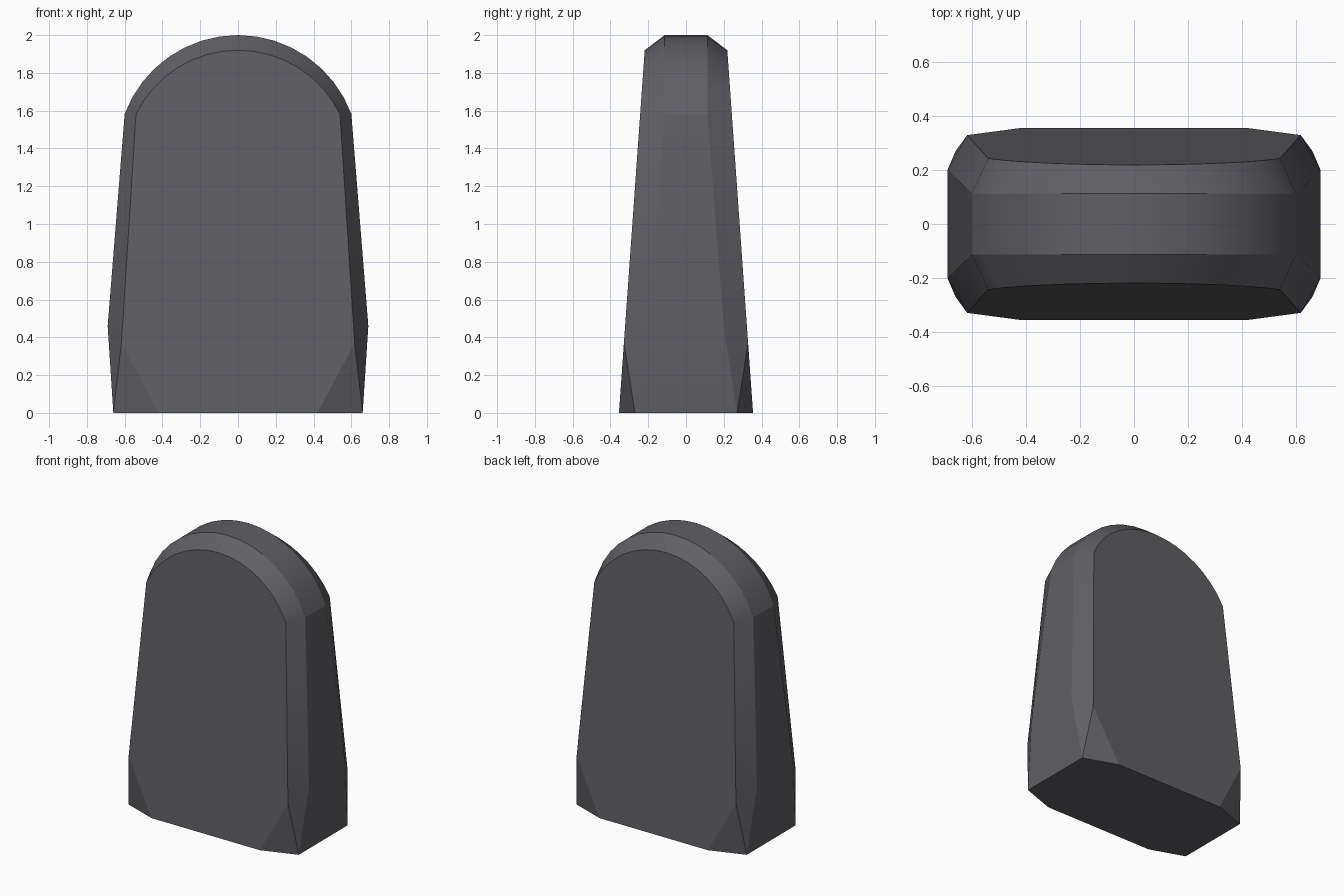
import bpy
import bmesh
from math import asin, sin, cos, radians

cube = bpy.data.objects.get("Cube")
if cube:
    bpy.data.objects.remove(cube, do_unlink=True)

STEPS = 16


def outline(sides, radius, top):
    """Half outline (x, z) mirrored and joined by a round cap."""
    end = asin(sides[-1][0] / radius)
    cap = []
    for i in range(1, STEPS):
        a = end - 2 * end * i / STEPS
        cap.append((radius * sin(a), top - radius + radius * cos(a)))
    return sides + cap + [(-x, z) for x, z in reversed(sides)]


def band_depth(z):
    """Half width of the flat rim, narrowing up to the shoulder."""
    if z < 0.46:
        return 0.27 - 0.07 * z / 0.46
    return max(0.113, 0.20 - 0.087 * (z - 0.46) / 1.12)


def face_depth(z):
    """Front and back faces lean inwards."""
    return 0.355 - 0.071 * z


rim = outline([(0.66, 0), (0.69, 0.46), (0.60, 1.583)], 0.64, 2.0)
panel = outline([(0.42, 0), (0.617, 0.37), (0.54, 1.58)], 0.60, 1.92)

bm = bmesh.new()
rims, panels = {}, {}
for s in (-1, 1):
    rims[s] = [bm.verts.new((x, s * band_depth(z), z)) for x, z in rim]
    panels[s] = [bm.verts.new((x, s * face_depth(z), z)) for x, z in panel]
    # Large leaning face
    bm.faces.new(panels[s])
    # Chamfer, with a cut corner at each foot
    r, p = rims[s], panels[s]
    last = len(r) - 1
    for i in range(last):
        if i == 0:
            bm.faces.new((r[0], p[0], p[1]))
            bm.faces.new((r[0], p[1], r[1]))
        elif i == last - 1:
            bm.faces.new((r[last], p[last], p[i]))
            bm.faces.new((r[last], p[i], r[i]))
        else:
            bm.faces.new((r[i], p[i], p[i + 1], r[i + 1]))

# Rim band over the sides and top
for i in range(len(rim) - 1):
    bm.faces.new((rims[-1][i], rims[1][i], rims[1][i + 1], rims[-1][i + 1]))

# Underside
bm.faces.new((rims[-1][0], rims[1][0], panels[1][0], panels[1][-1],
              rims[1][-1], rims[-1][-1], panels[-1][-1], panels[-1][0]))
bmesh.ops.recalc_face_normals(bm, faces=bm.faces)

mesh = bpy.data.meshes.new("stone_slab")
bm.to_mesh(mesh)
bm.free()
slab = bpy.data.objects.new("stone_slab", mesh)
bpy.context.collection.objects.link(slab)

# Stone colour
stone = bpy.data.materials.new("dark grey stone")
stone.use_nodes = True
colour = (0.115, 0.115, 0.13, 1)
stone.diffuse_color = colour
stone.node_tree.nodes["Principled BSDF"].inputs["Base Color"].default_value = colour
mesh.materials.append(stone)

bpy.ops.object.select_all(action="DESELECT")
slab.select_set(True)
bpy.context.view_layer.objects.active = slab
bpy.ops.object.shade_smooth_by_angle(angle=radians(20))
